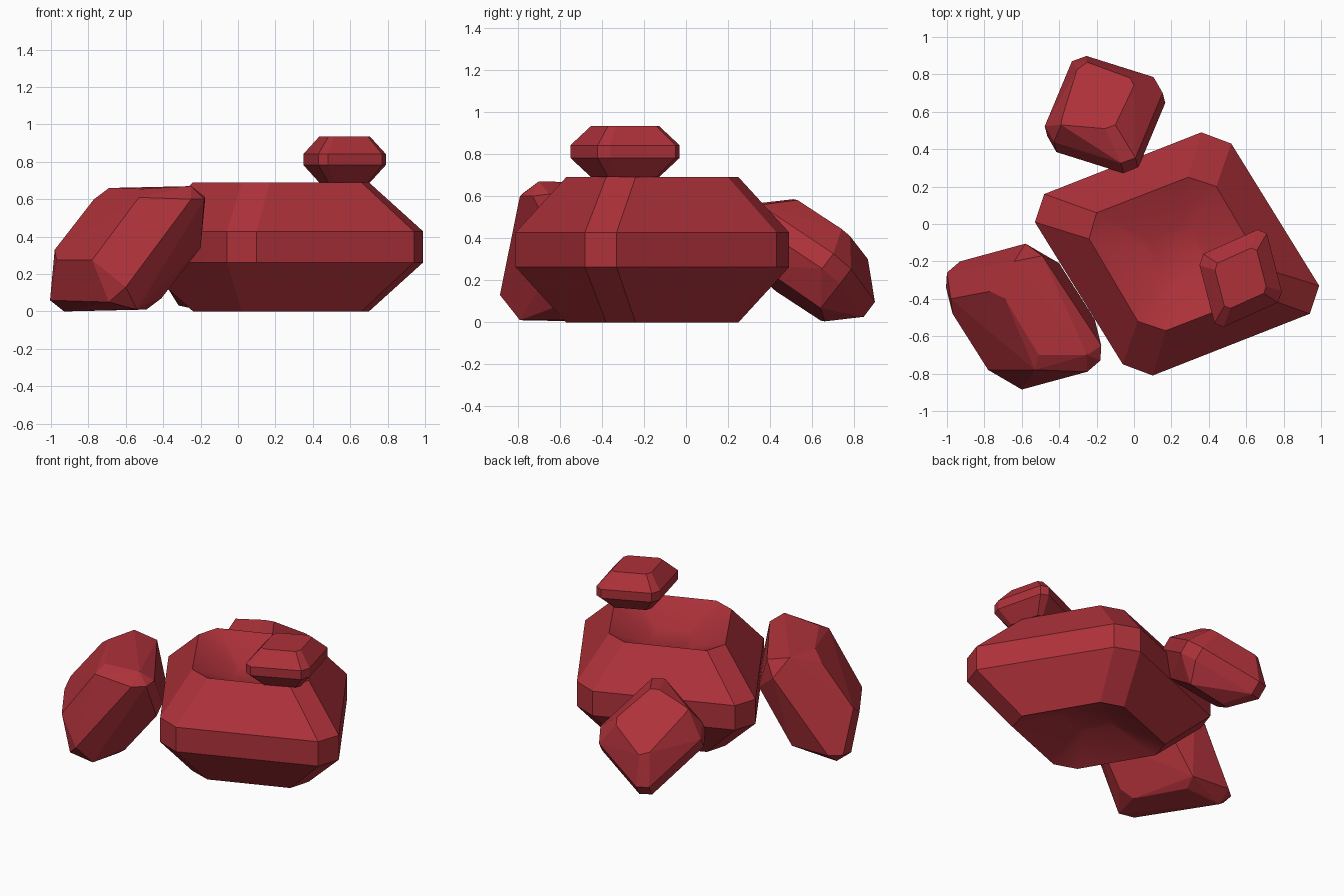
import bpy, bmesh, math
from mathutils import Vector

if "Cube" in bpy.data.objects:
    bpy.data.objects.remove(bpy.data.objects["Cube"])

red = bpy.data.materials.new("dark red stone")
red.diffuse_color = (0.42, 0.031, 0.042, 1)
red.use_nodes = True
red.node_tree.nodes["Principled BSDF"].inputs["Base Color"].default_value = red.diffuse_color


def stone(name, centre, points, dent=False):
    """Faceted stone: hull of the points and their reflection through the centre."""
    c = Vector(centre)
    bm = bmesh.new()
    for p in points:
        p = Vector(p)
        bm.verts.new(p)
        bm.verts.new(2 * c - p)
    res = bmesh.ops.convex_hull(bm, input=bm.verts)
    junk = {g for g in res["geom_interior"] + res["geom_unused"] if isinstance(g, bmesh.types.BMVert)}
    bmesh.ops.delete(bm, geom=[v for v in junk if v.is_valid], context='VERTS')
    bmesh.ops.dissolve_limit(bm, angle_limit=math.radians(4), verts=bm.verts[:], edges=bm.edges[:])
    bmesh.ops.recalc_face_normals(bm, faces=bm.faces[:])
    if dent:
        # smooth hollow in the top and bottom caps
        for cap in [f for f in bm.faces if abs(f.normal.z) > 0.98]:
            n, mid = cap.normal.copy(), cap.calc_center_median()
            walls = bmesh.ops.inset_individual(bm, faces=[cap], thickness=0.001)["faces"]
            for v in cap.verts:
                v.co = mid + (v.co - mid) * 0.36 - n * 0.12
            for f in walls + [cap]:
                f.smooth = True
            for f in walls:
                for e in f.edges:
                    if any(not g.smooth for g in e.link_faces):
                        e.smooth = False
    me = bpy.data.meshes.new(name)
    bm.to_mesh(me)
    bm.free()
    me.materials.append(red)
    ob = bpy.data.objects.new(name, me)
    bpy.context.collection.objects.link(ob)
    return ob


# Large stone: upper band ring, lower band ring and top cap ring
half = [(-0.53, 0.01), (-0.48, 0.16), (0.36, 0.49), (0.52, 0.43)]
cap = [(-0.24, -0.08), (-0.20, 0.06), (0.29, 0.25), (0.44, 0.20)]
mc = (0.23, -0.16, 0.345)
pts = [(x, y, z) for x, y in half for z in (0.262, 0.428)]
pts += [(x, y, z) for x, y in cap for z in (0, 0.69)]
stone("large_stone", mc, pts, dent=True)

# Small stone sitting on top
sc = Vector((0.57, -0.29, 0.812))
small = [(0.35, -0.22), (0.37, -0.16), (0.66, -0.03), (0.71, -0.05)]
pts = []
for x, y in small:
    d = Vector((x - sc.x, y - sc.y, 0))
    pts += [sc + d + Vector((0, 0, s * 0.03)) for s in (-1, 1)]
    pts += [sc + d * 0.62 + Vector((0, 0, s * 0.122)) for s in (-1, 1)]
stone("small_top_stone", sc, pts)

# Left stone, leaning against the large one
stone("left_leaning_stone", (-0.59, -0.495, 0.335), [
    (-0.69, -0.40, 0.66), (-0.77, -0.36, 0.60), (-0.51, -0.70, 0.655),
    (-0.53, -0.78, 0.61), (-0.25, -0.70, 0.67), (-0.175, -0.65, 0.61),
    (-0.18, -0.73, 0.60), (-0.25, -0.79, 0.60), (-0.60, -0.885, 0.13),
    (-0.78, -0.78, 0.275), (-0.97, -0.48, 0.275), (-0.98, -0.40, 0.33),
    (-0.69, -0.82, 0.05), (-0.54, -0.79, 0.01)])

# Back stone: tilted rings and cap
bc = Vector((-0.155, 0.585, 0.295))
n = Vector((-0.2, 0.75, 1)).normalized()
pts = []
for x, y in [(-0.48, 0.49), (-0.33, 0.86), (-0.25, 0.89), (0.12, 0.77)]:
    dx, dy = (x - bc.x) * 0.97, (y - bc.y) * 0.94
    p = bc + Vector((dx, dy, 0.2 * dx - 0.75 * dy))
    pts += [p + n * 0.045, p - n * 0.045]
for x, y in [(-0.10, 0.53), (-0.155, 0.51), (-0.39, 0.53), (-0.385, 0.565),
             (-0.305, 0.825), (-0.25, 0.865), (-0.02, 0.78), (0.0, 0.74)]:
    pts.append((x, y, 0.585 + 0.2 * (x + 0.12) - 0.75 * (y - 0.52)))
stone("back_leaning_stone", bc, pts)
